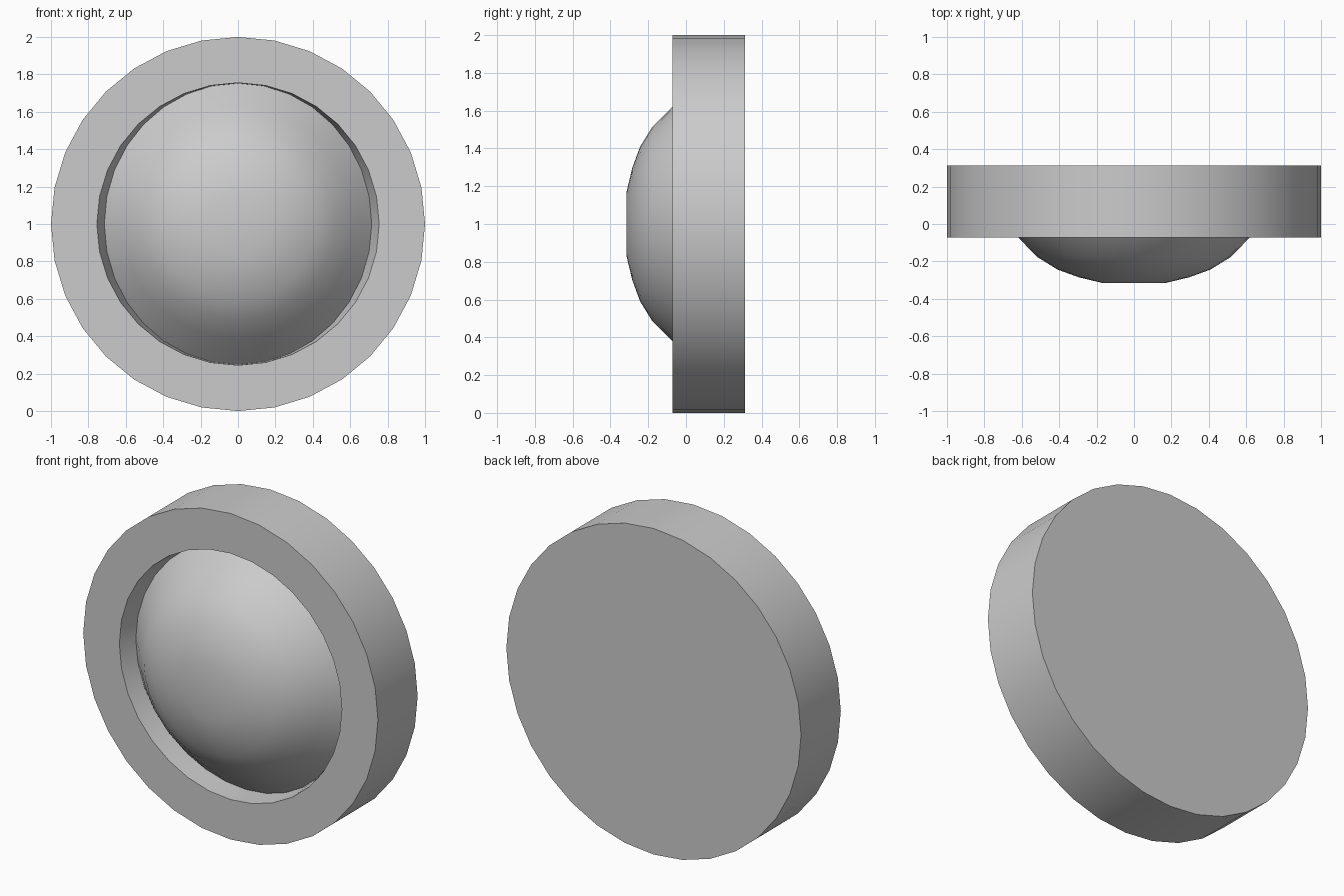
import bpy, bmesh, math

if "Cube" in bpy.data.objects:
    bpy.data.objects.remove(bpy.data.objects["Cube"])

SIDES = 32
CZ = 1.0


def ring(rx, rz, y):
    """Loop of points around the y axis; y may depend on the angle."""
    pts = []
    for i in range(SIDES):
        a = 2 * math.pi * i / SIDES
        yy = y(a) if callable(y) else y
        pts.append((rx * math.cos(a), yy, CZ + rz * math.sin(a)))
    return pts


def loft(name, rings, cap_index):
    """Skin a list of loops and close one end with a flat face."""
    bm = bmesh.new()
    loops = [[bm.verts.new(p) for p in r] for r in rings]
    for a, b in zip(loops, loops[1:]):
        for i in range(SIDES):
            j = (i + 1) % SIDES
            bm.faces.new((a[i], a[j], b[j], b[i]))
    cap = bm.faces.new(loops[cap_index])
    bm.normal_update()
    # Make all faces agree with the outward direction of the cap
    bmesh.ops.recalc_face_normals(bm, faces=bm.faces)
    want = 1 if cap_index == 0 and name == "housing" else -1
    if cap.normal.y * want < 0:
        bmesh.ops.reverse_faces(bm, faces=bm.faces)
    me = bpy.data.meshes.new(name)
    bm.to_mesh(me)
    bm.free()
    ob = bpy.data.objects.new(name, me)
    bpy.context.collection.objects.link(ob)
    bpy.ops.object.select_all(action='DESELECT')
    ob.select_set(True)
    bpy.context.view_layer.objects.active = ob
    bpy.ops.object.shade_smooth_by_angle(angle=math.radians(30))
    return ob


# Seam where the dome meets the recess: narrower in x, deeper at top and bottom
seam = ring(0.715, 0.752, lambda a: 0.03 + 0.05 * math.sin(a) ** 2)

# Round housing: back plate, outer wall, front rim, tapered recess wall
loft("housing", [
    ring(1, 1, 0.313),
    ring(1, 1, -0.072),
    ring(0.755, 0.755, -0.072),
    seam,
], 0)

# Bulging dome with a small flat crown
profile = [(0.17, -0.315), (0.295, -0.285), (0.41, -0.243),
           (0.515, -0.178), (0.618, -0.074)]
loft("dome", [ring(r, r, y) for r, y in profile] + [seam], 0)
